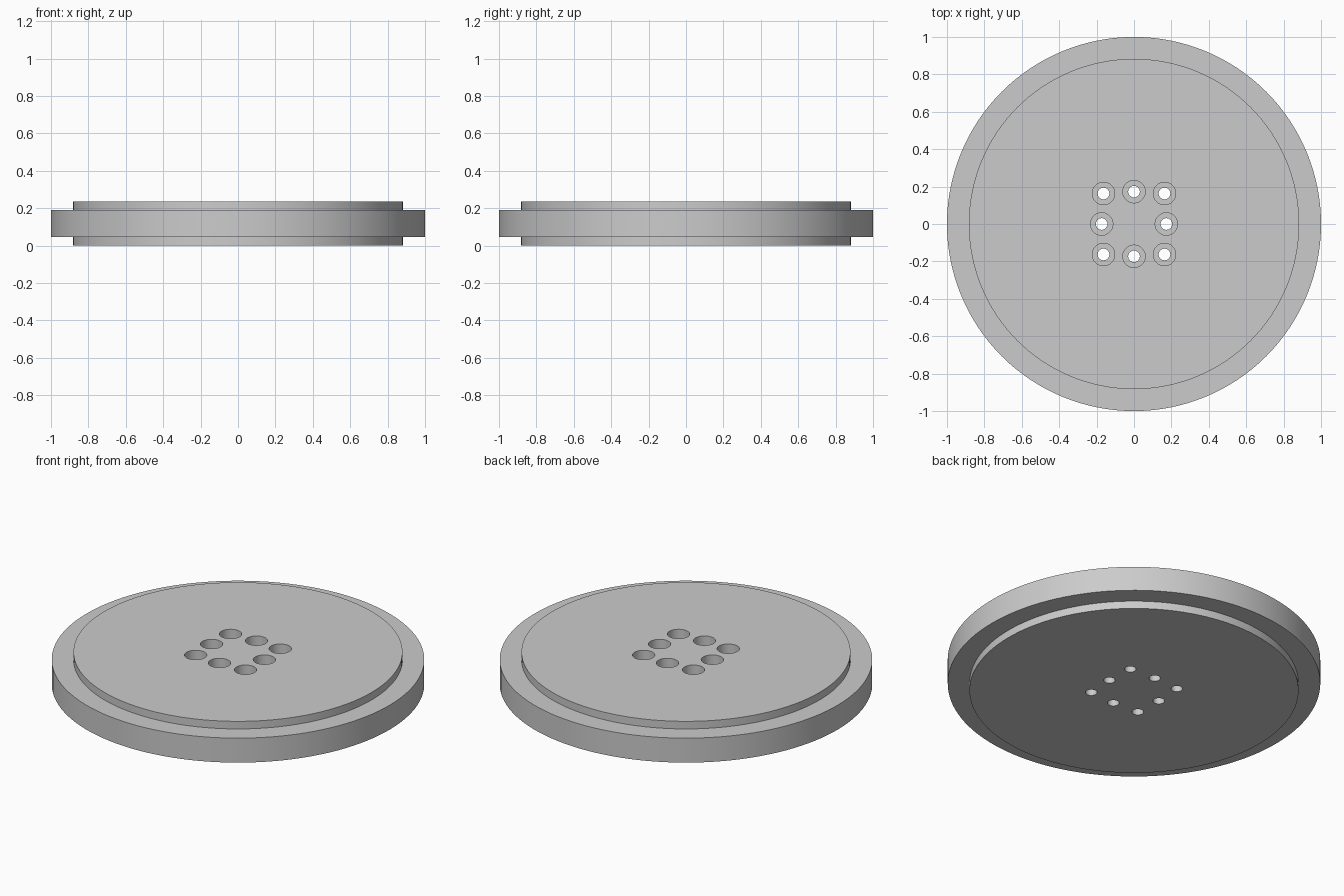
import bpy, bmesh, math

cube = bpy.data.objects.get("Cube")
if cube:
    bpy.data.objects.remove(cube, do_unlink=True)

grey = bpy.data.materials.new("plain grey")
grey.use_nodes = True
colour = (0.6, 0.6, 0.6, 1)
grey.diffuse_color = colour
grey.node_tree.nodes["Principled BSDF"].inputs["Base Color"].default_value = colour


def lathe(bm, profile, segments, cx=0, cy=0):
    """Closed solid of revolution from (radius, height) points, bottom to top."""
    rings = []
    for r, z in profile:
        rings.append([bm.verts.new((cx + r * math.cos(math.tau * i / segments),
                                    cy + r * math.sin(math.tau * i / segments), z))
                      for i in range(segments)])
    for low, high in zip(rings, rings[1:]):
        for i in range(segments):
            j = (i + 1) % segments
            bm.faces.new((low[i], low[j], high[j], high[i]))
    bm.faces.new(rings[0][::-1])
    bm.faces.new(rings[-1])


def make_object(name, bm):
    bmesh.ops.recalc_face_normals(bm, faces=bm.faces)
    mesh = bpy.data.meshes.new(name)
    bm.to_mesh(mesh)
    bm.free()
    mesh.materials.append(grey)
    obj = bpy.data.objects.new(name, mesh)
    bpy.context.collection.objects.link(obj)
    return obj


# Disc with a raised face above and below the wider rim
HEIGHT = 0.235
STEP = 0.045
FACE_R = 0.883
bm = bmesh.new()
lathe(bm, [(FACE_R, 0), (FACE_R, STEP), (1, STEP),
           (1, HEIGHT - STEP), (FACE_R, HEIGHT - STEP), (FACE_R, HEIGHT)], 128)
disc = make_object("stepped_disc", bm)

# Eight counterbored screw holes: four corners and four mid-sides
CORNER, SIDE = 0.163, 0.173
bore = [(0.031, -0.1), (0.031, HEIGHT / 2), (0.06, HEIGHT / 2), (0.06, HEIGHT + 0.1)]
bm = bmesh.new()
for sx in (-1, 0, 1):
    for sy in (-1, 0, 1):
        if sx or sy:
            d = CORNER if sx and sy else SIDE
            lathe(bm, bore, 48, sx * d, sy * d)
cutter = make_object("screw_hole_cutter", bm)
cutter.hide_render = True

cut = disc.modifiers.new("screw_holes", 'BOOLEAN')
cut.operation = 'DIFFERENCE'
cut.solver = 'EXACT'
cut.object = cutter

bpy.ops.object.select_all(action='DESELECT')
disc.select_set(True)
bpy.context.view_layer.objects.active = disc
bpy.ops.object.modifier_apply(modifier=cut.name)
bpy.data.objects.remove(cutter, do_unlink=True)
bpy.ops.object.shade_smooth_by_angle(angle=math.radians(30))
